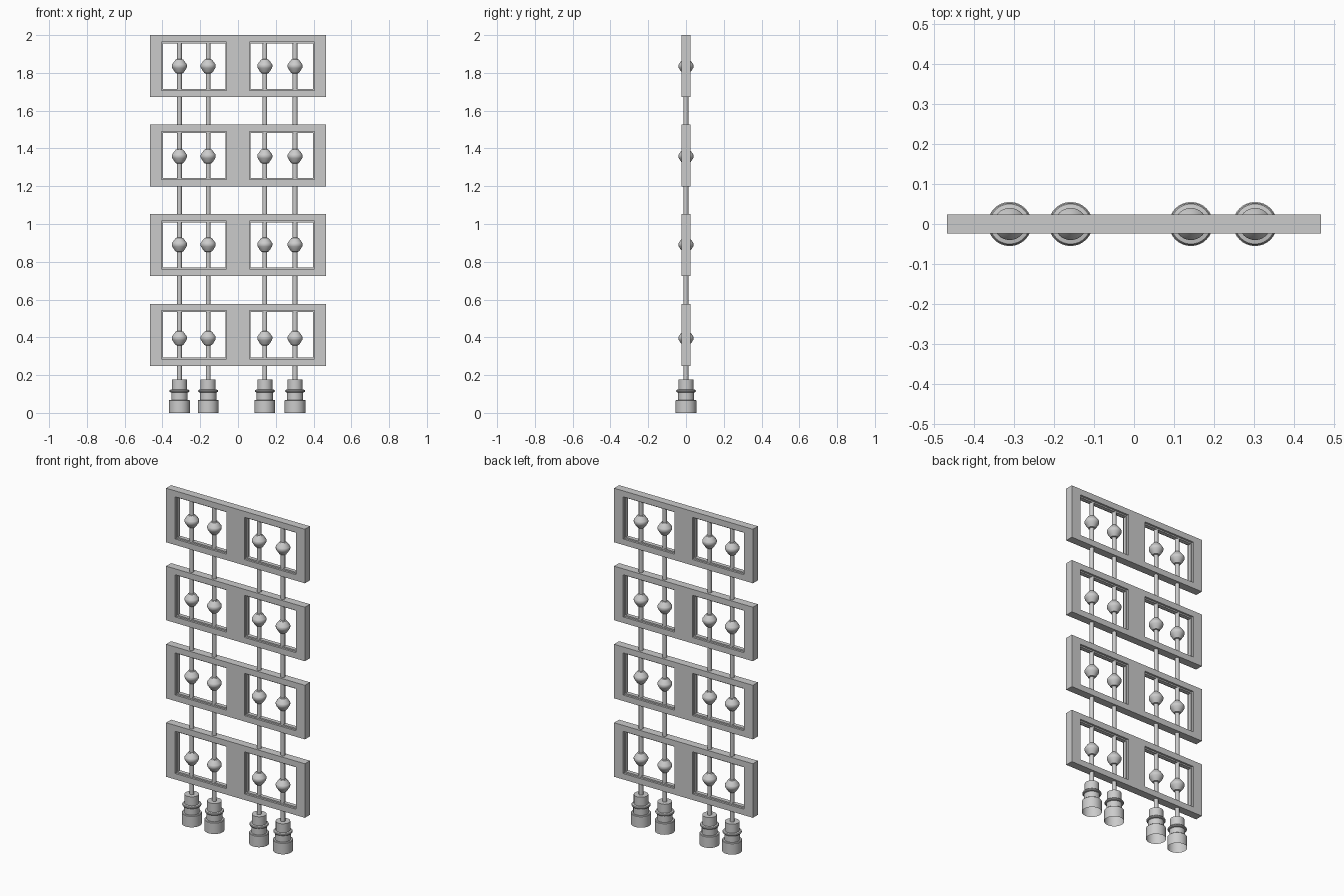
import bpy, bmesh, math

if "Cube" in bpy.data.objects:
    bpy.data.objects.remove(bpy.data.objects["Cube"])

ROD_X = [-0.31, -0.158, 0.142, 0.302]
PANEL_TOPS = [2.0, 1.527, 1.053, 0.577]
BEAD_Z = [1.837, 1.36, 0.892, 0.397]
PANEL_H, PANEL_T, HALF_W = 0.328, 0.048, 0.466


def add_object(name, bm, loc):
    mesh = bpy.data.meshes.new(name)
    bmesh.ops.recalc_face_normals(bm, faces=bm.faces[:])
    bm.to_mesh(mesh)
    bm.free()
    obj = bpy.data.objects.new(name, mesh)
    obj.location = loc
    bpy.context.collection.objects.link(obj)
    return obj


def pierced_plate(name, xs, zs, holes, thickness, loc):
    """Flat grid of cells, minus the holes, thickened about y = 0."""
    bm = bmesh.new()
    v = [[bm.verts.new((x, 0, z)) for z in zs] for x in xs]
    for i in range(len(xs) - 1):
        for j in range(len(zs) - 1):
            if (i, j) not in holes:
                bm.faces.new((v[i][j], v[i + 1][j], v[i + 1][j + 1], v[i][j + 1]))
    obj = add_object(name, bm, loc)
    mod = obj.modifiers.new("thickness", 'SOLIDIFY')
    mod.thickness, mod.offset = thickness, 0
    return obj


def lathe(name, profile, loc, segments=32):
    """Spin a (radius, z) profile around the z axis."""
    bm = bmesh.new()
    verts = [bm.verts.new((r, 0, z)) for r, z in profile]
    edges = [bm.edges.new(p) for p in zip(verts, verts[1:])]
    bmesh.ops.spin(bm, geom=verts + edges, cent=(0, 0, 0), axis=(0, 0, 1),
                   angle=math.tau, steps=segments)
    bmesh.ops.remove_doubles(bm, verts=bm.verts[:], dist=1e-5)
    obj = add_object(name, bm, loc)
    bpy.ops.object.select_all(action='DESELECT')
    obj.select_set(True)
    bpy.context.view_layer.objects.active = obj
    bpy.ops.object.shade_smooth_by_angle(angle=math.radians(30))
    return obj


# Panels with two windows, each window lined with a thin recessed lip
for n, top in enumerate(PANEL_TOPS, 1):
    loc = (0, 0, top - PANEL_H)
    pierced_plate(f"panel_{n}", [-HALF_W, -0.405, -0.06, 0.06, 0.405, HALF_W],
                  [0, 0.036, 0.292, PANEL_H], {(1, 1), (3, 1)}, PANEL_T, loc)
    for side, s in (("left", -1), ("right", 1)):
        xs = sorted(s * x for x in (0.06, 0.067, 0.398, 0.405))
        pierced_plate(f"window_lip_{n}_{side}", xs, [0.036, 0.044, 0.284, 0.292],
                      {(1, 1)}, 0.024, loc)

BEAD = [(0.012, -0.04), (0.02, -0.038), (0.028, -0.027), (0.038, -0.011),
        (0.04, -0.005), (0.04, 0.005), (0.038, 0.009), (0.028, 0.023),
        (0.019, 0.034), (0.012, 0.036)]
BASE = [(0.055, 0), (0.055, 0.066), (0.052, 0.069), (0.043, 0.069), (0.043, 0.108),
        (0.05, 0.11), (0.053, 0.114), (0.053, 0.118), (0.05, 0.122), (0.04, 0.124),
        (0.04, 0.178), (0, 0.178)]
ROD = [(0, 0.17), (0.0125, 0.17), (0.0125, 1.98), (0, 1.98)]

# Rods with their bases and beads
for i, x in enumerate(ROD_X, 1):
    lathe(f"rod_{i}", ROD, (x, 0, 0))
    lathe(f"rod_base_{i}", BASE, (x, 0, 0))
    for j, z in enumerate(BEAD_Z, 1):
        lathe(f"bead_{i}_{j}", BEAD, (x, 0, z))
